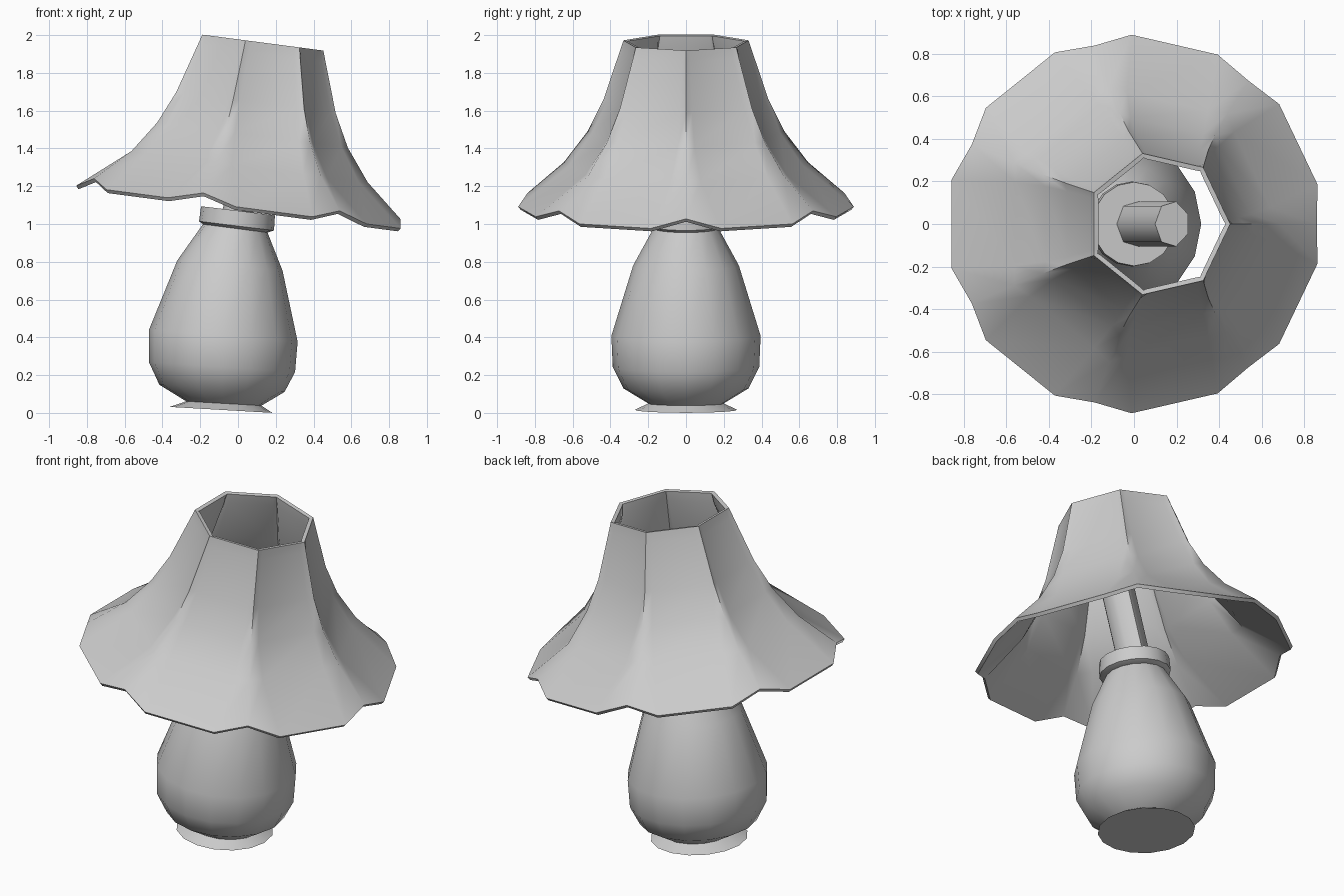
import bpy, bmesh
from math import sin, cos, pi, radians

if "Cube" in bpy.data.objects:
    bpy.data.objects.remove(bpy.data.objects["Cube"])


def smooth(obj, angle):
    bpy.ops.object.select_all(action='DESELECT')
    obj.select_set(True)
    bpy.context.view_layer.objects.active = obj
    bpy.ops.object.shade_smooth_by_angle(angle=radians(angle))


def tilted(cx, cz, x, y, h, deg):
    """Local point (x, y, h) leaning towards +x, placed at (cx, 0, cz)."""
    t = radians(deg)
    return (cx + x * cos(t) + h * sin(t), y, cz - x * sin(t) + h * cos(t))


def loft(name, rings, caps=True):
    """Skin a list of equal-sized point rings, bottom to top."""
    bm = bmesh.new()
    vs = [[bm.verts.new(p) for p in r] for r in rings]
    n = len(rings[0])
    for a, b in zip(vs, vs[1:]):
        for i in range(n):
            j = (i + 1) % n
            bm.faces.new((a[i], a[j], b[j], b[i]))
    if caps:
        bm.faces.new(vs[0][::-1])
        bm.faces.new(vs[-1])
    bmesh.ops.recalc_face_normals(bm, faces=bm.faces)
    me = bpy.data.meshes.new(name)
    bm.to_mesh(me)
    bm.free()
    obj = bpy.data.objects.new(name, me)
    bpy.context.collection.objects.link(obj)
    return obj


def circle(cx, cz, r, deg, n=16, squash=1.0, start=0.0):
    return [tilted(cx, cz, squash * r * cos(start + 2 * pi * i / n),
                   r * sin(start + 2 * pi * i / n), 0, deg) for i in range(n)]


# Bent vase body: centre x, centre z, radius, tilt
body = loft("lamp_base", [circle(*p) for p in [
    (-.09, .016, .272, 3.3), (-.075, .05, .20, 3.3), (-.085, .13, .332, 3.3),
    (-.085, .243, .388, 4), (-.078, .408, .395, 4.5), (-.043, .78, .28, 5.5),
    (-.015, .985, .168, 6.5)]])
smooth(body, 45)

# Collar on the neck
collar = loft("neck_collar", [circle(*p) for p in [
    (-.013, .975, .17, 7), (-.008, .99, .2, 7), (.0, 1.07, .197, 7)]])
smooth(collar, 40)

# Leaning bulb stem
stem = loft("bulb_stem", [circle(x, z, .108, 16, 7, .78, pi)
                          for x, z in [(-.005, 1.04), (.18, 1.68)]])
smooth(stem, 55)

# Seven-panel shade: rib radius, rib height, panel half-width share,
# panel offset outwards, panel height offset
SIDES, HALF = 7, pi / 7
rings = []
for r, h, share, out, dh in [
        (.86, .05, .56, .089, -.05), (.663, .22, .68, -.008, -.005),
        (.535, .388, .76, -.012, 0), (.448, .56, .79, -.012, 0),
        (.36, .82, .8, -.01, 0), (.34, .88, .82, 0, 0)]:
    ring = []
    for k in range(SIDES):
        a = 2 * HALF * k
        ring.append(tilted(0, 1.09, r * cos(a), r * sin(a), h, 7.5))
        m = a + HALF
        d = r * cos(HALF) + out
        for s in (-1, 1):
            w = s * share * r * sin(HALF)
            ring.append(tilted(0, 1.09, d * cos(m) - w * sin(m),
                               d * sin(m) + w * cos(m), h + dh, 7.5))
    rings.append(ring)
shade = loft("lamp_shade", rings, caps=False)
sol = shade.modifiers.new("thickness", 'SOLIDIFY')
sol.thickness = .022
sol.offset = -1
bpy.context.view_layer.objects.active = shade
shade.select_set(True)
bpy.ops.object.modifier_apply(modifier=sol.name)
smooth(shade, 60)
